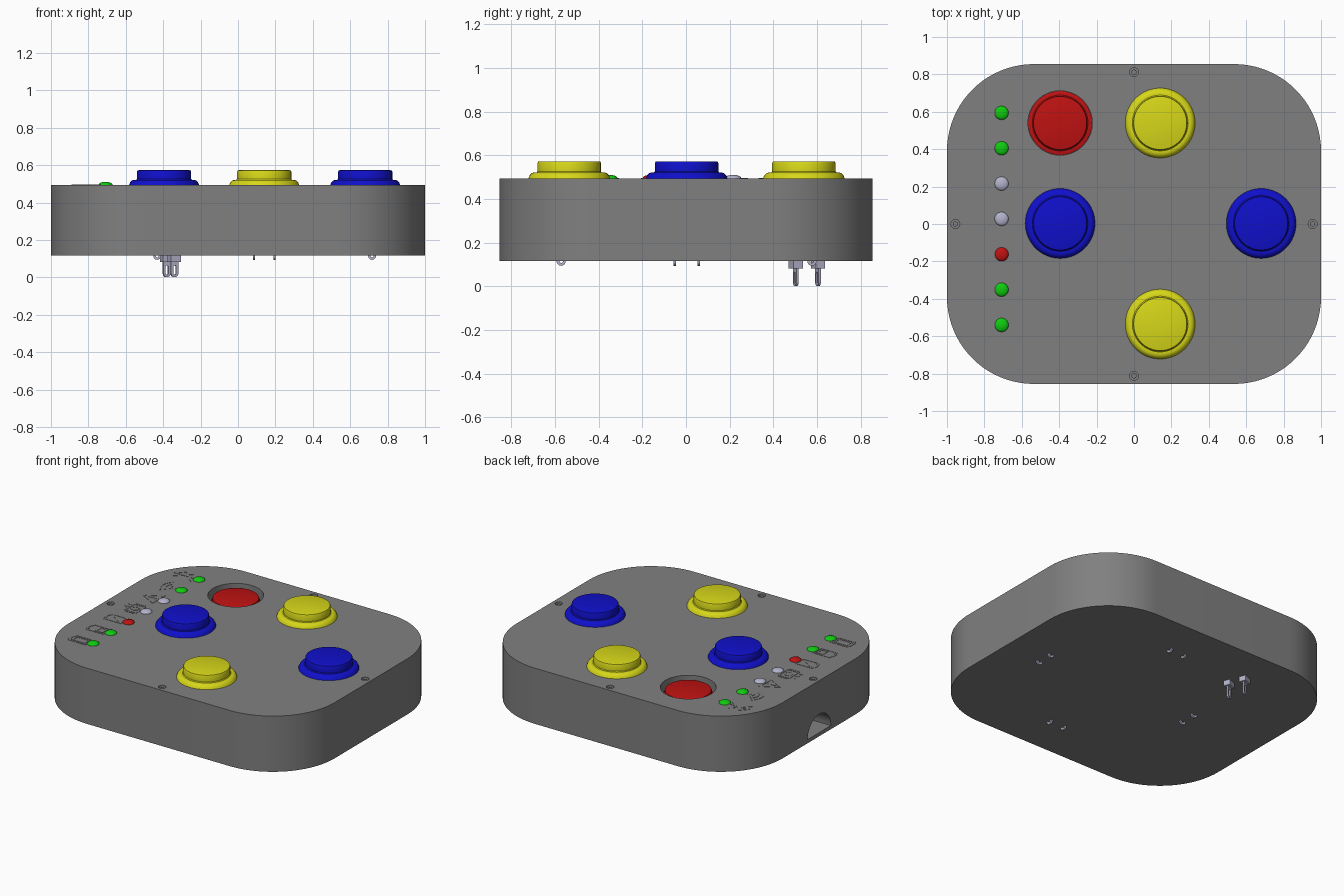
import bpy, bmesh, math
from mathutils import Vector, Matrix

if "Cube" in bpy.data.objects:
    bpy.data.objects.remove(bpy.data.objects["Cube"])

TOP, BOT = 0.495, 0.117


def mat(name, col):
    m = bpy.data.materials.new(name)
    m.diffuse_color = (*col, 1)
    m.use_nodes = True
    m.node_tree.nodes["Principled BSDF"].inputs["Base Color"].default_value = m.diffuse_color
    return m


GREY = mat("case grey", (0.216, 0.216, 0.216))
YELLOW = mat("yellow", (0.68, 0.68, 0.01))
BLUE = mat("blue", (0.005, 0.005, 0.6))
RED = mat("red", (0.52, 0.006, 0.006))
GREEN = mat("green", (0.005, 0.6, 0.005))
SILVER = mat("silver", (0.45, 0.45, 0.6))


def finish(name, bm, material, matrix=None):
    if matrix:
        bm.transform(matrix)
    bmesh.ops.recalc_face_normals(bm, faces=bm.faces)
    me = bpy.data.meshes.new(name)
    bm.to_mesh(me)
    bm.free()
    ob = bpy.data.objects.new(name, me)
    me.materials.append(material)
    bpy.context.collection.objects.link(ob)
    return ob


def prism(bm, pts, z0, z1):
    """Extrude an xy outline from z0 to z1."""
    face = bm.faces.new([bm.verts.new((x, y, z0)) for x, y in pts])
    ext = bmesh.ops.extrude_face_region(bm, geom=[face])["geom"]
    bmesh.ops.translate(bm, vec=(0, 0, z1 - z0),
                        verts=[g for g in ext if isinstance(g, bmesh.types.BMVert)])


def lathe(bm, profile, centre, n=48):
    """Revolve (radius, z) points around a vertical axis."""
    rings = []
    for r, z in profile:
        if r == 0:
            rings.append([bm.verts.new((centre[0], centre[1], z))] * n)
        else:
            rings.append([bm.verts.new((centre[0] + r * math.cos(2 * math.pi * i / n),
                                        centre[1] + r * math.sin(2 * math.pi * i / n), z))
                          for i in range(n)])
    for a, b in zip(rings, rings[1:]):
        for i in range(n):
            j = (i + 1) % n
            bm.faces.new(list(dict.fromkeys([a[i], a[j], b[j], b[i]])))


def arc(cx, cy, r, a0, a1, n):
    return [(cx + r * math.cos(math.radians(a0 + (a1 - a0) * i / n)),
             cy + r * math.sin(math.radians(a0 + (a1 - a0) * i / n))) for i in range(n + 1)]


# case: rounded slab
R = 0.465
outline = []
for k, (sx, sy) in enumerate([(1, 1), (-1, 1), (-1, -1), (1, -1)]):
    outline += arc(sx * (1 - R), sy * (0.855 - R), R, 90 * k, 90 * k + 90, 20)
bm = bmesh.new()
prism(bm, outline, BOT, TOP)
case = finish("case", bm, GREY)

# cutters: recess of the sunken button, screw holes, arched cable port
RECESS = (-0.395, 0.54)
SCREWS = [(0, 0.812), (0, -0.812), (0.955, 0), (-0.955, 0)]
bm = bmesh.new()
lathe(bm, [(0, 0.38), (0.172, 0.38), (0.172, 0.6), (0, 0.6)], RECESS, 64)
for s in SCREWS:
    lathe(bm, [(0, 0.46), (0.024, 0.46), (0.024, 0.6), (0, 0.6)], s, 20)
port = bmesh.new()
prism(port, arc(0, 0, 0.125, 0, 180, 24), 0, 0.3)
port.transform(Matrix(((0, 0, 1, -1.1), (1, 0, 0, 0), (0, 1, 0, 0.142), (0, 0, 0, 1))))
tmp = bpy.data.meshes.new("port")
port.to_mesh(tmp)
port.free()
bm.from_mesh(tmp)
cutter = finish("cutter", bm, GREY)
cutter.hide_render = True
mod = case.modifiers.new("cut", "BOOLEAN")
mod.operation, mod.solver, mod.object = "DIFFERENCE", "EXACT", cutter
bpy.context.view_layer.objects.active = case
bpy.ops.object.modifier_apply(modifier="cut")
bpy.data.objects.remove(cutter)

# screws inside the holes
for s in SCREWS:
    bm = bmesh.new()
    lathe(bm, [(0, 0.484), (0.014, 0.484), (0.014, 0.455), (0, 0.455)], s, 16)
    finish("screw", bm, GREY)


def button(name, x, y, angle, material, drop=0.0):
    """Push button with collar, cap and two solder terminals underneath."""
    bm = bmesh.new()
    lathe(bm, [(0, 0.573), (0.136, 0.573), (0.142, 0.571), (0.145, 0.565), (0.145, 0.527),
               (0.149, 0.522), (0.160, 0.522), (0.172, 0.518), (0.181, 0.509),
               (0.187, 0.494), (0.165, 0.490), (0.165, 0.47), (0, 0.47)], (x, y), 64)
    if drop:
        # collar narrowed to fit the recess
        for v in bm.verts:
            d = Vector((v.co.x - x, v.co.y - y))
            if d.length > 0.171:
                d = d.normalized() * 0.171
                v.co.x, v.co.y = x + d.x, y + d.y
    finish(name, bm, material, Matrix.Translation((0, 0, -drop)))
    place = Matrix.Translation((x, y, -drop)) @ Matrix.Rotation(math.radians(angle), 4, "Z")
    for t in (-0.055, 0.055):
        # terminal base
        bm = bmesh.new()
        bmesh.ops.create_cube(bm, size=1, matrix=Matrix.Translation((0.037, t, 0.22))
                              @ Matrix.Diagonal((0.06, 0.045, 0.09, 1)))
        finish("terminal_base", bm, SILVER, place)
        # eyelet blade
        bm = bmesh.new()
        loops = []
        for r, top in ((0.021, 0.19), (0.008, 0.15)):
            pts = arc(0.037, 0.115, r, 180, 360, 10) + arc(0.037, top, r, 0, 180, 10)
            loops.append([[bm.verts.new((px, t + s, pz)) for px, pz in pts]
                          for s in (-0.006, 0.006)])
        (a, b), (c, d) = loops
        for p, q in ((a, b), (c, d), (a, c), (b, d)):
            for i in range(len(p)):
                j = (i + 1) % len(p)
                bm.faces.new((p[i], p[j], q[j], q[i]))
        finish("terminal_blade", bm, SILVER, place)


button("yellow_button_back", 0.14, 0.54, 90, YELLOW)
button("yellow_button_front", 0.14, -0.535, -90, YELLOW)
button("blue_button_right", 0.68, 0.003, 0, BLUE)
button("blue_button_left", -0.395, 0.003, 180, BLUE)
button("red_button", *RECESS, 22, RED, 0.093)

# indicator lamps
for i, m in enumerate([GREEN, GREEN, SILVER, SILVER, RED, GREEN, GREEN]):
    bm = bmesh.new()
    dome = [(0.037 * math.cos(a * math.pi / 10), TOP + 0.016 * math.sin(a * math.pi / 10))
            for a in range(5)]
    lathe(bm, [(0, TOP - 0.02), (0.037, TOP - 0.02)] + dome + [(0, TOP + 0.016)],
          (-0.708, 0.594 - 0.189 * i), 28)
    finish("lamp", bm, m)


def stroke(bm, pts, closed=False, w=0.005):
    """Thin mitred line on the top face; units are hundredths."""
    p = [Vector(q) * 0.01 for q in pts]
    n, left, right = len(p), [], []
    for i in range(n):
        a = (p[i] - p[i - 1]).normalized() if closed or i else None
        b = (p[(i + 1) % n] - p[i]).normalized() if closed or i < n - 1 else a
        a = a or b
        m = Vector((-(a + b).y, (a + b).x)).normalized()
        m *= w / max(0.4, m.dot(Vector((-a.y, a.x))))
        left.append(p[i] + m)
        right.append(p[i] - m)
    for i in range(n if closed else n - 1):
        j = (i + 1) % n
        prism(bm, [left[i], left[j], right[j], right[i]], TOP - 0.002, TOP + 0.002)


def box(x0, y0, x1, y1):
    return [(x0, y0), (x1, y0), (x1, y1), (x0, y1)]


BATTERY = [(-6, -4), (6, -4), (6, 4), (-6, 4), (-6, 2), (-7, 2), (-7, -2), (-6, -2)]
# line symbols beside the lamps: (points, closed)
ICONS = [
    [([(-8, -5), (2.5, 5), (6, 0), (-8, 0), (-3.5, 5), (7, -5)], False)],
    [(arc(4, 0, r, 130, 230, 8), False) for r in (3, 6, 9)] + [(arc(4, 0, 0.8, 0, 315, 7), True)],
    [([(-6, 0), (5, -6), (5, 6)], True), ([(-2, 0), (1.5, 0)], False), ([(2.5, 0), (3.5, 0)], False)],
    [(box(-3, -5, 5, 5), True), (arc(1, 0, 2.4, 0, 330, 11), True), ([(-7, 0), (-4, 0)], False),
     ([(-6.5, 4), (-4, 2.5)], False), ([(-6.5, -4), (-4, -2.5)], False),
     ([(-2, 6.3), (4, 6.3)], False), ([(-2, -6.3), (4, -6.3)], False)],
    [(BATTERY, True), ([(-5, 3.5), (5, -3.5)], False)],
    [(BATTERY, True), (box(0, -2.5, 4.5, 2.5), True)],
    [(BATTERY, True), (box(-4.5, -2.5, 4.5, 2.5), True)],
]
for i, strokes in enumerate(ICONS):
    bm = bmesh.new()
    for pts, closed in strokes:
        stroke(bm, pts, closed)
    finish("symbol", bm, GREY, Matrix.Translation((-0.80, 0.594 - 0.189 * i, 0)))

# smooth round surfaces, keep edges crisp
bpy.ops.object.select_all(action="SELECT")
bpy.ops.object.shade_smooth_by_angle(angle=math.radians(30))
